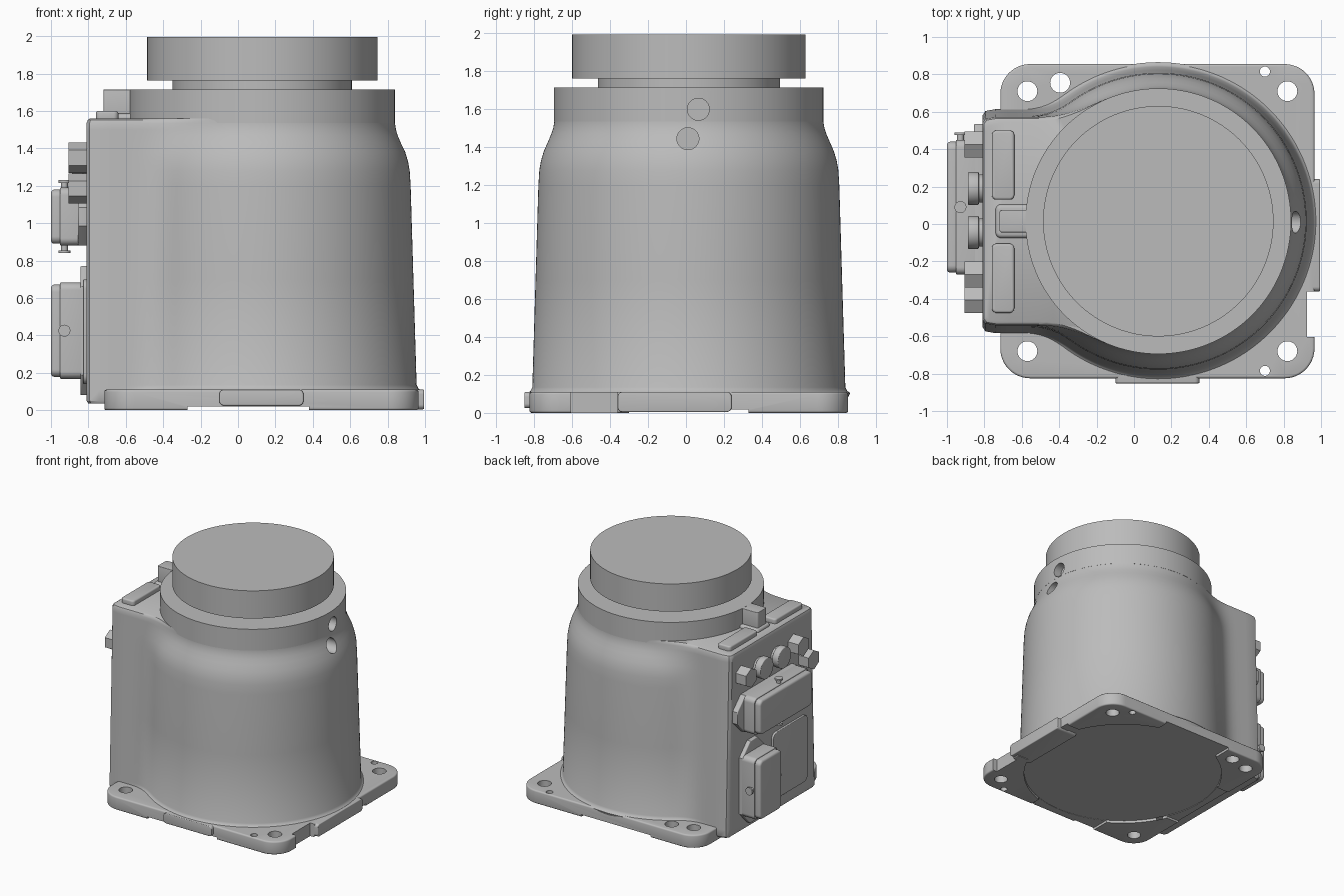
import bpy, bmesh
from math import sin, cos, pi, atan2, sqrt

if "Cube" in bpy.data.objects:
    bpy.data.objects.remove(bpy.data.objects["Cube"], do_unlink=True)

GREY = bpy.data.materials.new("cast_grey")
GREY.use_nodes = True
TONE = (0.5, 0.5, 0.5, 1)
GREY.diffuse_color = TONE
GREY.node_tree.nodes["Principled BSDF"].inputs["Base Color"].default_value = TONE

CX, CY = 0.13, 0.015      # axis of the round body
PANEL = -0.81             # plane of the connector panel


def smooth(mesh):
    mesh.shade_smooth()
    mesh.set_sharp_from_angle(angle=0.6)


def finish(name, bm):
    bmesh.ops.recalc_face_normals(bm, faces=bm.faces)
    mesh = bpy.data.meshes.new(name)
    bm.to_mesh(mesh)
    bm.free()
    mesh.materials.append(GREY)
    smooth(mesh)
    obj = bpy.data.objects.new(name, mesh)
    bpy.context.collection.objects.link(obj)
    return obj


def prism(name, pts, a, b, axis="z", bevel=0):
    """Extrude a 2D outline from a to b along an axis, rounding the rims."""
    place = {"x": lambda u, v, w: (w, u, v),
             "y": lambda u, v, w: (u, w, v),
             "z": lambda u, v, w: (u, v, w)}[axis]
    bm = bmesh.new()
    low = [bm.verts.new(place(u, v, a)) for u, v in pts]
    high = [bm.verts.new(place(u, v, b)) for u, v in pts]
    caps = [bm.faces.new(low), bm.faces.new(high)]
    for i in range(len(pts)):
        j = (i + 1) % len(pts)
        bm.faces.new((low[i], low[j], high[j], high[i]))
    if bevel:
        bmesh.ops.recalc_face_normals(bm, faces=bm.faces)
        rims = [e for f in caps for e in f.edges]
        bmesh.ops.bevel(bm, geom=rims, offset=bevel, segments=3,
                        profile=0.5, affect="EDGES")
    return finish(name, bm)


def circle(u, v, r, n=32, start=0):
    return [(u + r * cos(start + 2 * pi * i / n),
             v + r * sin(start + 2 * pi * i / n)) for i in range(n)]


def rect(u0, u1, v0, v1, r=0, n=8):
    if not r:
        return [(u0, v0), (u1, v0), (u1, v1), (u0, v1)]
    corners = [(u1 - r, v1 - r), (u0 + r, v1 - r), (u0 + r, v0 + r), (u1 - r, v0 + r)]
    return [(u + r * cos((k + i / n) * pi / 2), v + r * sin((k + i / n) * pi / 2))
            for k, (u, v) in enumerate(corners) for i in range(n + 1)]


def cut(obj, cutters):
    for c in cutters:
        c.hide_render = True
        mod = obj.modifiers.new("cut", "BOOLEAN")
        mod.operation, mod.solver, mod.object = "DIFFERENCE", "EXACT", c
    graph = bpy.context.evaluated_depsgraph_get()
    mesh = bpy.data.meshes.new_from_object(obj.evaluated_get(graph))
    obj.modifiers.clear()
    obj.data = mesh
    smooth(mesh)


def discard(objs):
    for o in objs:
        bpy.data.objects.remove(o, do_unlink=True)


# Base plate with notch, mounting holes and a recessed underside
plate = prism("base_plate", rect(-0.715, 0.965, -0.825, 0.855, 0.16, 12), 0, 0.11, bevel=0.012)
cutters = [prism("hole_cutter", circle(x, y, r), -0.1, 0.3)
           for x, y, r in [(-0.57, 0.71, 0.053), (-0.395, 0.755, 0.053), (0.82, 0.71, 0.053),
                           (-0.57, -0.68, 0.053), (0.82, -0.68, 0.053),
                           (0.7, 0.815, 0.027), (0.7, -0.785, 0.027)]]
cutters.append(prism("notch_cutter", rect(0.925, 1.2, -0.605, -0.36), -0.1, 0.3))
cutters.append(prism("disc_cutter", circle(CX, CY, 0.79, 96), -0.1, 0.022))
cutters.append(prism("long_cutter", rect(-0.27, 0.38, -1.2, 1.2), -0.1, 0.02))
cutters.append(prism("cross_cutter", rect(-1.2, 1.2, -0.3, 0.33), -0.1, 0.018))
cut(plate, cutters)
discard(cutters)
prism("front_tab", rect(-0.1, 0.35, 0.025, 0.11, 0.025), -0.852, -0.7, "y", 0.006)
prism("side_tab", rect(-0.36, 0.24, 0.005, 0.11, 0.025), 0.8, 0.995, "x", 0.006)


# Tapered round body blended into the square connector housing
def ring(z, radius, inset, blend):
    depth = CX - PANEL - inset
    half = 0.6 - 0.028 * z - inset
    corner = atan2(half, -depth)
    angles = [-corner + 2 * corner * i / 150 for i in range(150)]
    angles += [corner + 2 * (pi - corner) * i / 44 for i in range(44)]
    out = []
    for t in angles:
        c, s = cos(t), sin(t)
        r = radius
        if c < -0.001:
            side = half / max(abs(s), 0.001)
            end = -depth / c
            clip = (depth + half - 0.025) / (abs(c) + abs(s))
            if side <= end + 1e-6:
                h = max(blend - abs(side - radius), 0) / blend
                r = min(max(side, radius) + h * h * blend / 4, max(clip, radius))
            else:
                r = min(end, clip)
        out.append((CX + r * c, CY + r * s, z))
    return out


sections = [(0.035, 0.82, 0.01, 0.1), (0.05, 0.825, 0, 0.1), (0.105, 0.85, 0, 0.1),
            (0.115, 0.835, 0, 0.1), (0.135, 0.825, 0, 0.1), (0.7, 0.808, 0, 0.1),
            (1.2, 0.793, 0, 0.1), (1.28, 0.788, 0, 0.1), (1.33, 0.779, 0, 0.11),
            (1.38, 0.764, 0, 0.12), (1.43, 0.742, 0, 0.13), (1.47, 0.725, 0, 0.14),
            (1.5, 0.715, 0, 0.14), (1.535, 0.709, 0, 0.14), (1.552, 0.709, 0.007, 0.14),
            (1.56, 0.709, 0.02, 0.14)]
bm = bmesh.new()
rings = [[bm.verts.new(p) for p in ring(*s)] for s in sections]
for lower, upper in zip(rings, rings[1:]):
    for i in range(len(lower)):
        j = (i + 1) % len(lower)
        bm.faces.new((lower[i], lower[j], upper[j], upper[i]))
bm.faces.new(rings[0])
bm.faces.new(rings[-1])
body = finish("body_housing", bm)

# Collar, neck and top flange
collar = prism("collar", circle(CX, CY, 0.71, 128), 1.535, 1.715)
prism("neck", circle(CX, CY, 0.48, 96), 1.7, 1.78)
prism("top_flange", circle(CX, CY, 0.616, 128), 1.762, 1.995)

# Two blind holes on the side
drills = [prism("drill", circle(y, z, 0.058), 0.77, 1.2, "x")
          for y, z in [(0.065, 1.6), (0.01, 1.445)]]
cut(body, drills)
cut(collar, drills[:1])
discard(drills)

# Raised pads and index tab on the housing top
prism("back_pad", rect(-0.76, -0.64, 0.13, 0.5, 0.025), 1.54, 1.6, bevel=0.012)
prism("front_pad", rect(-0.76, -0.64, -0.475, -0.105, 0.025), 1.54, 1.6, bevel=0.012)
prism("index_tab", rect(-0.72, -0.5, -0.045, 0.075, 0.015), 1.54, 1.714, bevel=0.004)
prism("tab_foot", rect(-0.74, -0.5, -0.075, 0.105, 0.03), 1.54, 1.585, bevel=0.02)


# Hooded connectors with pointed flanges and lock pins
def connector(name, y, z, hy, hz, tip, upright, flange_x):
    long, wide = (hz, hy) if upright else (hy, hz)
    outline = [(long - 0.02, -wide), (long + tip, -0.05), (long + tip, 0.05), (long - 0.02, wide)]
    outline += [(-a, -b) for a, b in outline]
    pts = [(y + b, z + a) if upright else (y + a, z + b) for a, b in outline]
    prism(name + "_flange", pts, flange_x, PANEL + 0.02, "x", 0.006)
    prism(name + "_base", rect(y - hy, y + hy, z - hz, z + hz, 0.04), -0.952, -0.82, "x", 0.006)
    prism(name + "_cap", rect(y - hy + .01, y + hy - .01, z - hz + .01, z + hz - .01, 0.04),
          -1.0, -0.93, "x", 0.018)
    axis, mid, reach, across = ("y", y, hy, z) if upright else ("z", z, hz, y)
    for side in (-1, 1):
        for part, r, a, b in [("pin", 0.018, -0.02, 0.03), ("pin_head", 0.032, 0.025, 0.04)]:
            prism(f"{name}_{part}", circle(-0.928, across, r, 20),
                  mid + side * (reach + a), mid + side * (reach + b), axis)


connector("upper_connector", 0.09, 1.035, 0.36, 0.155, 0.085, False, -0.855)
connector("lower_connector", 0.295, 0.425, 0.155, 0.257, 0.088, True, -0.842)

# Cover plate beside the lower connector
prism("cover_plate", rect(-0.44, 0.02, 0.14, 0.7, 0.05), -0.828, PANEL + 0.01, "x", 0.005)

# Hexagonal plugs and round caps along the panel top
for y, z in [(0.425, 1.35), (-0.27, 1.35), (-0.407, 1.185)]:
    prism("hex_plug", circle(y, z, 0.07 * 2 / sqrt(3), 6, pi / 2), -0.907, PANEL + 0.01, "x")
for y in (0.19, -0.045):
    prism("round_cap", circle(y, 1.335, 0.088), -0.888, -0.83, "x", 0.006)
    prism("cap_stem", circle(y, 1.335, 0.075), -0.84, PANEL + 0.01, "x")
